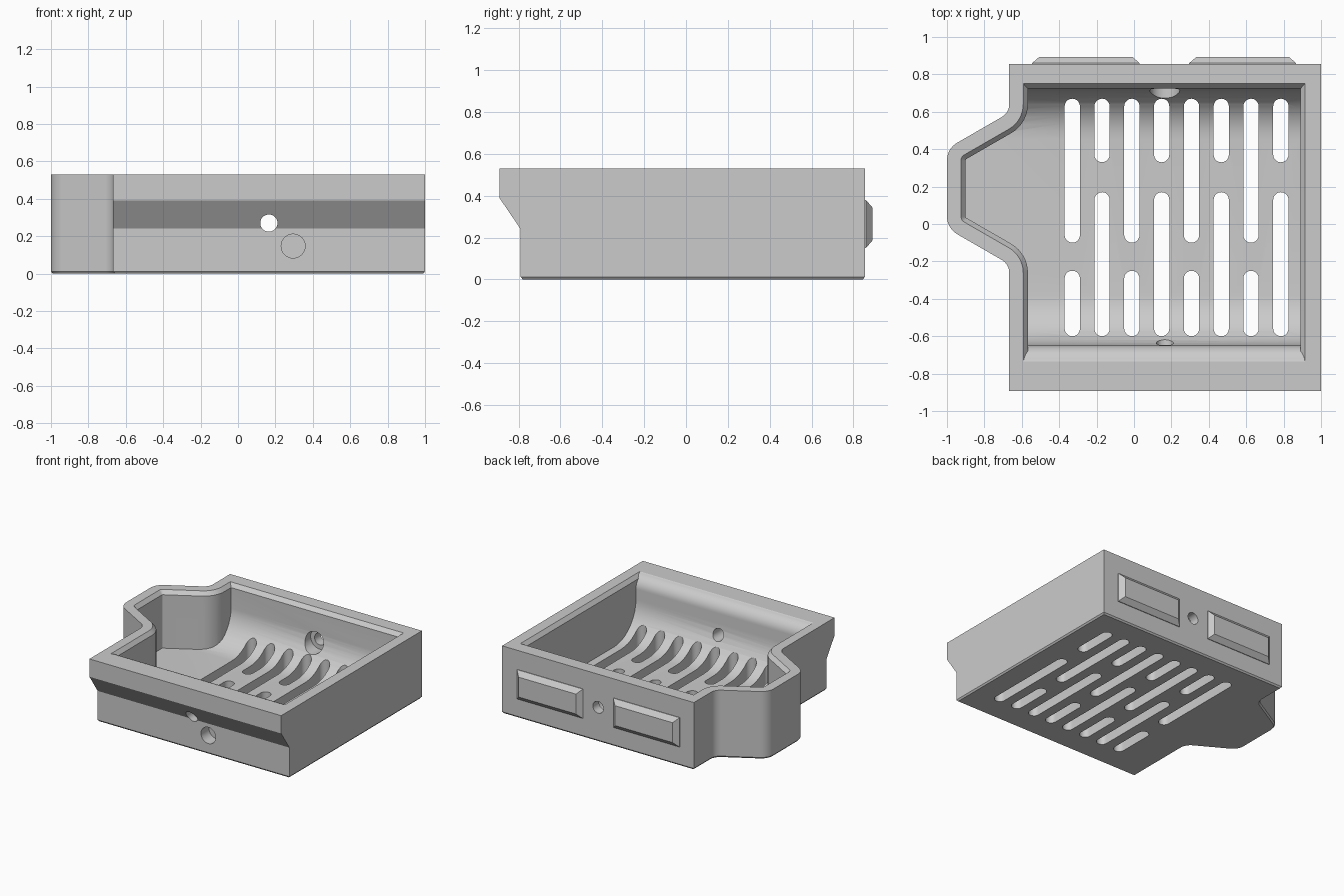
import bpy
import bmesh
from math import sin, cos, pi, radians, tan
from mathutils import Vector

if "Cube" in bpy.data.objects:
    bpy.data.objects.remove(bpy.data.objects["Cube"])

grey = bpy.data.materials.new("plain_grey")
grey.use_nodes = True
grey.diffuse_color = (0.6, 0.6, 0.6, 1)
grey.node_tree.nodes["Principled BSDF"].inputs["Base Color"].default_value = (0.6, 0.6, 0.6, 1)


def loft(name, rings):
    """Closed solid through rings of equal point count."""
    bm = bmesh.new()
    rows = [[bm.verts.new(p) for p in ring] for ring in rings]
    n = len(rows[0])
    for low, high in zip(rows, rows[1:]):
        for i in range(n):
            j = (i + 1) % n
            bm.faces.new((low[i], low[j], high[j], high[i]))
    bm.faces.new(rows[0][::-1])
    bm.faces.new(rows[-1])
    bmesh.ops.recalc_face_normals(bm, faces=bm.faces)
    mesh = bpy.data.meshes.new(name)
    bm.to_mesh(mesh)
    bm.free()
    mesh.materials.append(grey)
    obj = bpy.data.objects.new(name, mesh)
    bpy.context.collection.objects.link(obj)
    return obj


def combine(target, cutter, operation="DIFFERENCE"):
    mod = target.modifiers.new("cut", "BOOLEAN")
    mod.operation = operation
    mod.solver = "EXACT"
    mod.object = cutter
    bpy.context.view_layer.objects.active = target
    bpy.ops.object.modifier_apply(modifier=mod.name)
    bpy.data.objects.remove(cutter)


def arc(cx, cy, r, start, end, steps=10):
    angles = [radians(start + (end - start) * i / steps) for i in range(steps + 1)]
    return [(cx + r * cos(a), cy + r * sin(a)) for a in angles]


def fillet(before, corner, after, r, steps=8):
    """Round one corner with a circular arc."""
    p, c, q = Vector(before), Vector(corner), Vector(after)
    u, v = (p - c).normalized(), (q - c).normalized()
    half = u.angle(v) / 2
    start, end = c + u * r / tan(half), c + v * r / tan(half)
    centre = c + (u + v).normalized() * r / sin(half)
    a, b = start - centre, end - centre
    sweep = pi - 2 * half
    out = []
    for i in range(steps + 1):
        t = i / steps
        d = (a * sin((1 - t) * sweep) + b * sin(t * sweep)) / sin(sweep)
        out.append(tuple(centre + d))
    return out


def plan(right, front, back, inset):
    """Box outline with the side bulge, its left edge moved in by inset."""
    left, far, mid = -0.667 + inset, -1 + inset, 0.19
    shift = inset * tan(radians(30))
    wide, narrow = 0.405 - shift, 0.213 - shift
    path = [(left, back), (left, mid + wide), (far, mid + narrow),
            (far, mid - narrow), (left, mid - wide), (left, front)]
    pts = [(right, front), (right, back), path[0]]
    for i, r in enumerate((0.08 + inset, 0.11 - inset, 0.11 - inset, 0.08 + inset), 1):
        pts += fillet(path[i - 1], path[i], path[i + 1], r)
    return pts + [path[-1]]


def at_z(pts, z):
    return [(x, y, z) for x, y in pts]


# Tray shell with bevelled base and overhanging front
shell = [at_z(plan(0.99, -0.78, 0.845, 0.01), 0)]
for z, front in ((0.012, -0.79), (0.24, -0.79), (0.39, -0.892), (0.53, -0.892)):
    shell.append(at_z(plan(1, front, 0.855, 0), z))
tray = loft("tray", shell)

# Hollow: chamfered plan crossed with a curved side profile
cavity = loft("cavity", [
    at_z(plan(0.89, -0.82, 0.724, 0.1), -0.05),
    at_z(plan(0.89, -0.82, 0.724, 0.1), 0.5),
    at_z(plan(0.915, -0.82, 0.75, 0.075), 0.53),
    at_z(plan(0.915, -0.82, 0.75, 0.075), 0.6)])
radius, floor = 0.27, 0.08
profile = arc(-0.65 + radius, floor + radius, radius, 180, 270)
profile += arc(0.725 - radius, floor + radius, radius, 270, 360)
profile += [(0.8, 0.36), (0.8, 0.65), (-0.75, 0.65), (-0.75, 0.54)]
profile += arc(-0.75, 0.43, 0.1, 80, 0)
trough = loft("trough", [[(x, y, z) for y, z in profile] for x in (-1.2, 1.2)])
combine(cavity, trough, "INTERSECT")
combine(tray, cavity)

# Staggered drain slots
slot_r = 0.041
for i in range(8):
    x = -0.33 + i * 0.1593
    spans = ((-0.10, 0.67), (-0.60, -0.25)) if i % 2 == 0 else ((0.33, 0.67), (-0.60, 0.17))
    for low, high in spans:
        outline = arc(x, high - slot_r, slot_r, 0, 180) + arc(x, low + slot_r, slot_r, 180, 360)
        combine(tray, loft("slot", [at_z(outline, z) for z in (-0.1, 0.3)]))

# Screw holes: through bore, counterbore and blind front socket
for x, z, r, start, end in ((0.165, 0.27, 0.046, -1, 1),
                            (0.165, 0.27, 0.08, 0.5, 0.78),
                            (0.295, 0.147, 0.064, -1, -0.69)):
    circle = arc(x, z, r, 0, 360, 32)[:-1]
    combine(tray, loft("hole", [[(a, y, b) for a, b in circle] for y in (start, end)]))

# Raised bevelled pads on the back
pads = []
for side, x0, x1 in (("right", -0.545, 0.03), ("left", 0.295, 0.867)):
    rings = []
    for y, d in ((0.85, 0), (0.86, 0), (0.892, 0.037)):
        rings.append([(x0 + d, y, 0.15 + d), (x1 - d, y, 0.15 + d),
                      (x1 - d, y, 0.38 - d), (x0 + d, y, 0.38 - d)])
    pads.append(loft("back_pad_" + side, rings))

# Smooth curves, crisp edges
bpy.ops.object.select_all(action="DESELECT")
tray.select_set(True)
bpy.context.view_layer.objects.active = tray
bpy.ops.object.shade_smooth_by_angle(angle=radians(25))
